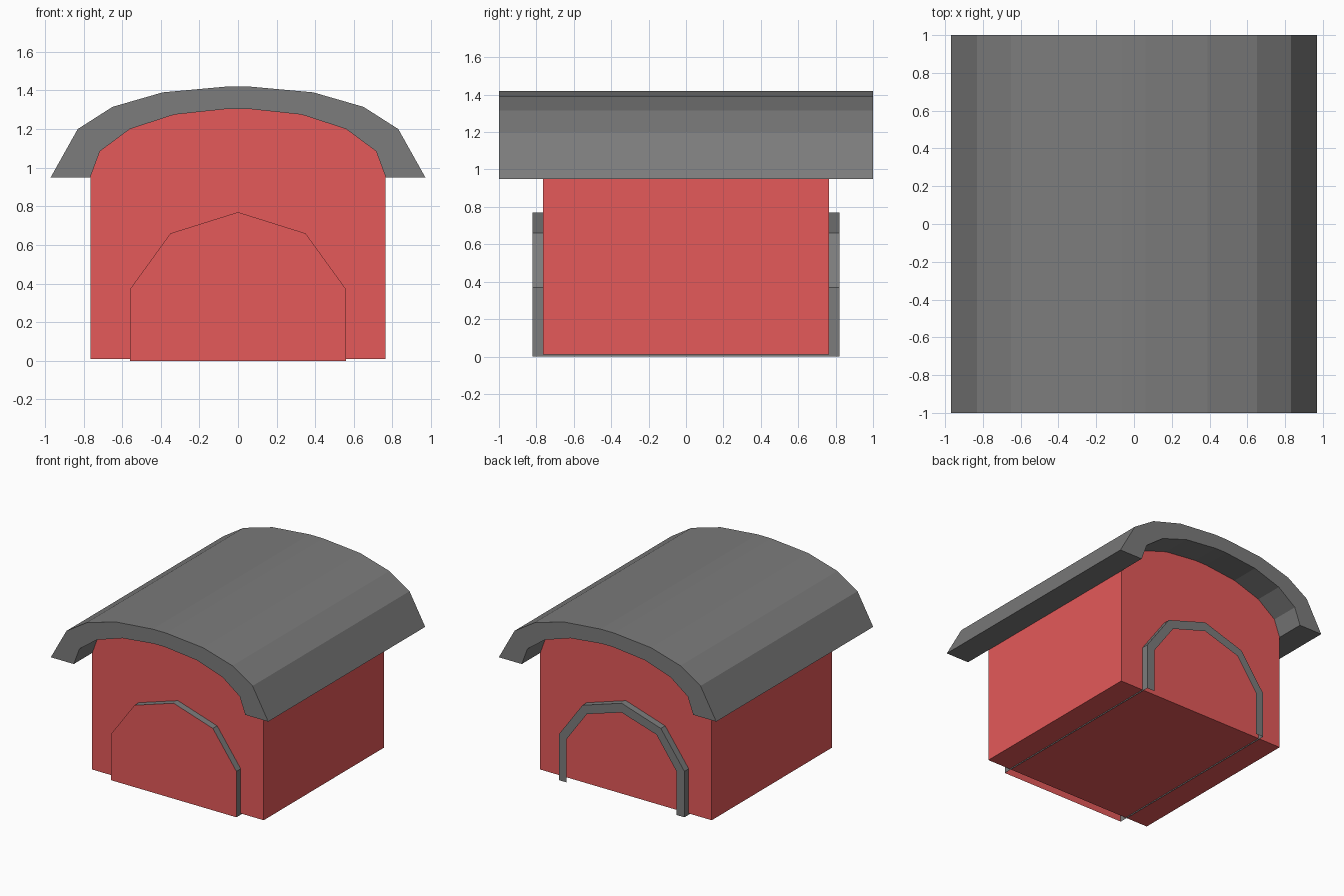
import bpy
import bmesh

cube = bpy.data.objects.get("Cube")
if cube:
    bpy.data.objects.remove(cube, do_unlink=True)


def material(name, color):
    mat = bpy.data.materials.new(name)
    mat.use_nodes = True
    mat.diffuse_color = color
    mat.node_tree.nodes["Principled BSDF"].inputs["Base Color"].default_value = color
    return mat


RED = material("barn_red", (0.78, 0.10, 0.10, 1))
GREY = material("slate_grey", (0.20, 0.20, 0.20, 1))


def mirrored(half):
    """Full outline from the right half, running right to left over the top."""
    return half + [(-x, z) for x, z in reversed(half) if x > 0]


def ring(bm, outline, y):
    return [bm.verts.new((x, y, z)) for x, z in outline]


def strip(bm, a, b, closed=False):
    """Quads joining two matching rows of vertices."""
    n = len(a)
    return [bm.faces.new((a[i], a[(i + 1) % n], b[(i + 1) % n], b[i]))
            for i in range(n if closed else n - 1)]


def finish(bm, name, mats):
    bmesh.ops.recalc_face_normals(bm, faces=bm.faces)
    mesh = bpy.data.meshes.new(name)
    bm.to_mesh(mesh)
    bm.free()
    for mat in mats:
        mesh.materials.append(mat)
    obj = bpy.data.objects.new(name, mesh)
    bpy.context.collection.objects.link(obj)
    return obj


def prism(name, outline, depth, mat):
    """Closed outline extruded along y, centred."""
    bm = bmesh.new()
    front, back = ring(bm, outline, -depth), ring(bm, outline, depth)
    strip(bm, front, back, closed=True)
    bm.faces.new(front)
    bm.faces.new(back)
    return finish(bm, name, [mat])


# Vaulted roof, overhanging the walls all round
roof_outer = mirrored([(0.97, 0.95), (0.83, 1.20), (0.65, 1.315), (0.39, 1.39), (0.06, 1.42)])
roof_inner = mirrored([(0.765, 0.95), (0.715, 1.085), (0.56, 1.20), (0.33, 1.275), (0.05, 1.305)])
prism("roof", roof_outer + roof_inner[::-1], 1.0, GREY)

# Walls fill the space up to the underside of the roof
prism("walls", mirrored([(0.765, 0.01)] + roof_inner[:5]), 0.765, RED)

# Arch shell through the house: closed red front, thin open rim at the back
arch = mirrored([(0.56, 0), (0.56, 0.37), (0.35, 0.66), (0, 0.77)])
rim = mirrored([(0.49, 0), (0.49, 0.35), (0.31, 0.60), (0, 0.695)])
bm = bmesh.new()
front, back = ring(bm, arch, -0.82), ring(bm, arch, 0.82)
strip(bm, front, back)
strip(bm, back, ring(bm, rim, 0.82))
door = bm.faces.new(front)
door.material_index = 1
finish(bm, "door_arch", [GREY, RED])
